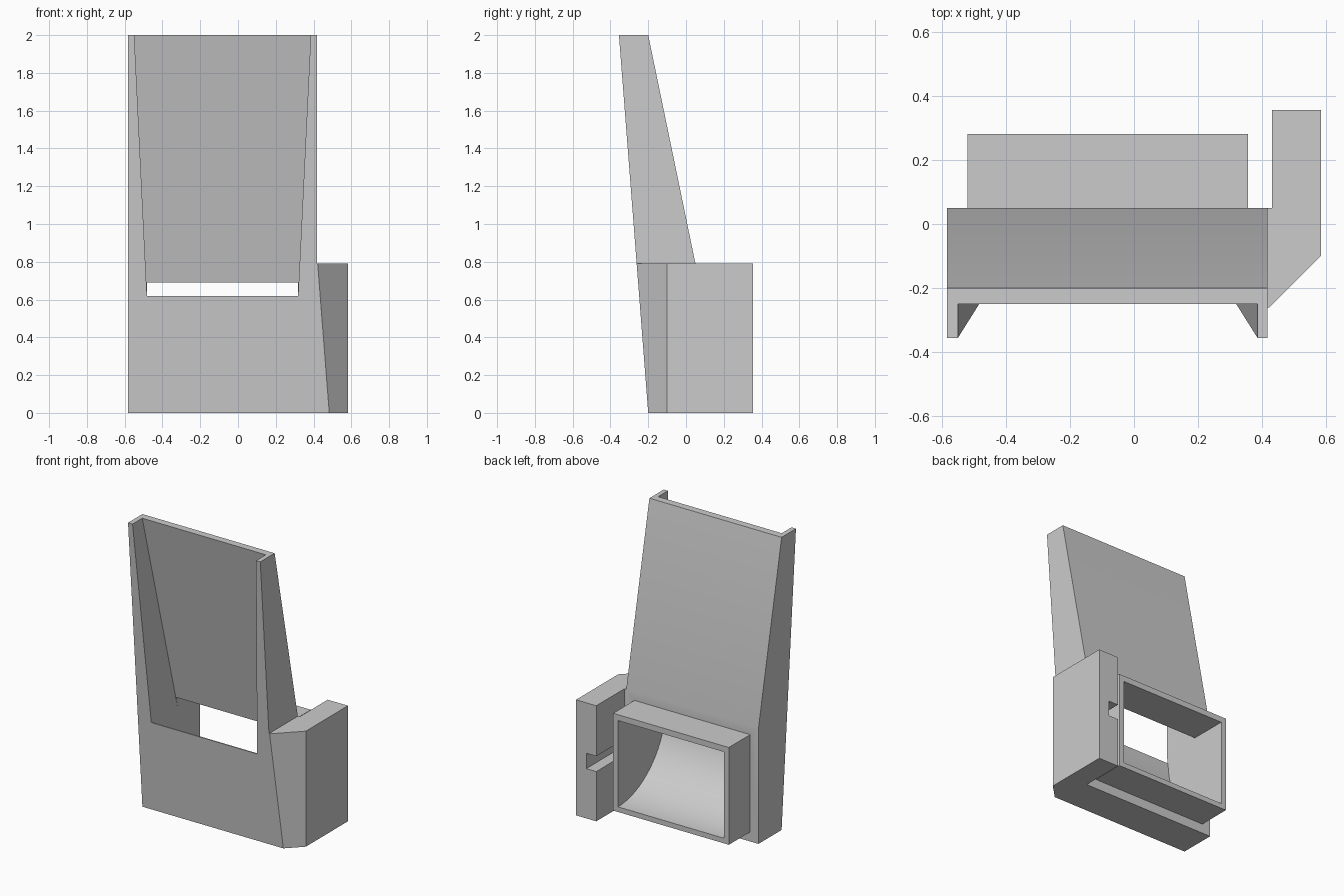
import bpy, bmesh, math

cube = bpy.data.objects.get("Cube")
if cube:
    bpy.data.objects.remove(cube, do_unlink=True)

# One flat grey plastic
grey = bpy.data.materials.new("grey_plastic")
grey.use_nodes = True
colour = (0.6, 0.6, 0.6, 1)
grey.diffuse_color = colour
grey.node_tree.nodes["Principled BSDF"].inputs["Base Color"].default_value = colour


def loft(name, start, end):
    """Solid between two matching loops of 3D points."""
    bm = bmesh.new()
    a = [bm.verts.new(p) for p in start]
    b = [bm.verts.new(p) for p in end]
    bm.faces.new(a)
    bm.faces.new(b[::-1])
    for i in range(len(a)):
        j = (i + 1) % len(a)
        bm.faces.new((a[i], b[i], b[j], a[j]))
    bmesh.ops.recalc_face_normals(bm, faces=bm.faces)
    mesh = bpy.data.meshes.new(name)
    bm.to_mesh(mesh)
    bm.free()
    mesh.materials.append(grey)
    obj = bpy.data.objects.new(name, mesh)
    bpy.context.collection.objects.link(obj)
    return obj


def side_profile(name, points, x0, x1):
    """Extrude a (y, z) outline across x."""
    return loft(name, [(x0, y, z) for y, z in points], [(x1, y, z) for y, z in points])


def block(name, x, y, z):
    corners = [(y[0], z[0]), (y[1], z[0]), (y[1], z[1]), (y[0], z[1])]
    return side_profile(name, corners, *x)


def combine(target, tool, operation):
    mod = target.modifiers.new(operation.lower(), 'BOOLEAN')
    mod.operation = operation
    mod.solver = 'EXACT'
    mod.object = tool
    bpy.context.view_layer.objects.active = target
    bpy.ops.object.modifier_apply(modifier=mod.name)
    bpy.data.objects.remove(tool, do_unlink=True)


def front_y(z):
    return -0.2 - 0.0775 * z


LEFT, RIGHT = 0.417, -0.583
SHOULDER = 0.79     # height where the back starts to lean
LIP = 0.62          # top of the front lip
CEILING = 0.69      # underside of the panel and the tray roof
BACK = 0.28         # rear of the tray

# Leaning main body
body = side_profile("dispenser_body", [
    (front_y(0), 0), (0.05, 0), (0.05, SHOULDER), (-0.2, 2), (front_y(2), 2)], RIGHT, LEFT)

# Rear tray housing
combine(body, block("tray_housing", (-0.52, 0.355), (-0.1, BACK), (0.065, 0.73)), 'UNION')

# Front recess, flaring upward, leaving a thin leaning back panel
def recess_loop(y_at):
    loop = []
    for z, side in ((LIP, -1), (LIP, 1), (2.1, 1), (2.1, -1)):
        half = 0.4 + (z - LIP) * 0.0486
        loop.append((-0.082 + side * half, y_at(z), z))
    return loop

panel_lean = 0.25 / (2 - SHOULDER)
recess = loft("recess_cutter", recess_loop(lambda z: -0.6),
              recess_loop(lambda z: -0.25 + (2 - z) * panel_lean))
combine(body, recess, 'DIFFERENCE')

# Curved chute from the front lip down to the rear opening
radius = 0.52
steps = 24
arc = []
for i in range(steps + 1):
    t = math.pi / 2 * i / steps
    arc.append((BACK - radius * math.cos(t), LIP - radius * math.sin(t)))
chute = arc + [(BACK + 0.1, LIP - radius), (BACK + 0.1, CEILING), (BACK - radius, CEILING)]
combine(body, side_profile("chute_cutter", chute, -0.482, 0.318), 'DIFFERENCE')


# Side holder with a chamfered, leaning front corner
def holder_loop(z):
    y = front_y(z)
    plan = [(LEFT, y), (0.683 + y, y), (0.583, -0.1), (0.583, 0.355),
            (0.43, 0.355), (0.43, 0.05), (LEFT, 0.05)]
    return [(px, py, z) for px, py in plan]

holder = loft("side_holder", holder_loop(0), holder_loop(SHOULDER))

# Horizontal slot in the holder's inner face
combine(holder, block("slot_cutter", (0.4, 0.505), (0.05, 0.5), (0.34, 0.445)), 'DIFFERENCE')

# Smooth the chute, keep the corners sharp
for obj in (body, holder):
    bpy.ops.object.select_all(action='DESELECT')
    obj.select_set(True)
    bpy.context.view_layer.objects.active = obj
    bpy.ops.object.shade_smooth_by_angle(angle=math.radians(30))
